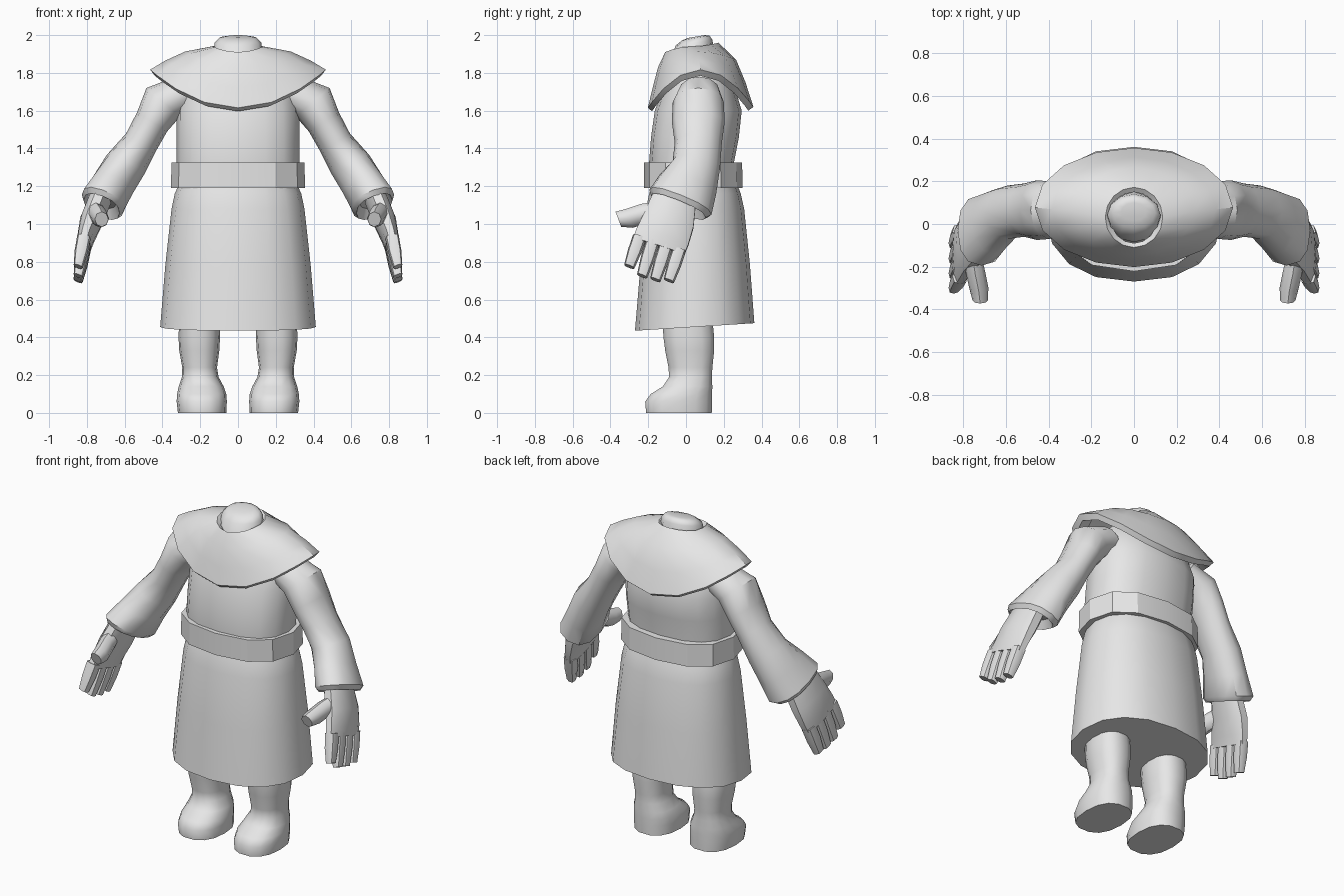
import bpy, bmesh, math
from mathutils import Vector

grey = bpy.data.materials.new("plain grey")
grey.diffuse_color = (0.8, 0.8, 0.8, 1)


def ring(c, u, v, n=12, p=2.0):
    """Superellipse cross-section around c with half axes u and v."""
    c, u, v = Vector(c), Vector(u), Vector(v)
    pts = []
    for i in range(n):
        a = 2 * math.pi * i / n
        ca, sa = math.cos(a), math.sin(a)
        pts.append(c + u * math.copysign(abs(ca) ** (2 / p), ca)
                   + v * math.copysign(abs(sa) ** (2 / p), sa))
    return pts


def loft(name, chains, mirror=False, angle=40, caps=True):
    """Skin each chain of rings into one object, optionally mirrored in x."""
    bm = bmesh.new()
    for rings in chains:
        loops = [[bm.verts.new(p) for p in r] for r in rings]
        n = len(loops[0])
        for a, b in zip(loops, loops[1:]):
            for i in range(n):
                j = (i + 1) % n
                bm.faces.new((a[i], a[j], b[j], b[i]))
        if caps:
            bm.faces.new(loops[0])
            bm.faces.new(loops[-1])
    bmesh.ops.recalc_face_normals(bm, faces=bm.faces)
    me = bpy.data.meshes.new(name)
    bm.to_mesh(me)
    bm.free()
    me.materials.append(grey)
    ob = bpy.data.objects.new(name, me)
    bpy.context.collection.objects.link(ob)
    bpy.ops.object.select_all(action='DESELECT')
    ob.select_set(True)
    bpy.context.view_layer.objects.active = ob
    bpy.ops.object.shade_smooth_by_angle(angle=math.radians(angle))
    if mirror:
        ob.modifiers.new("mirror", 'MIRROR')
    return ob


def level(z, rx, front, back, n=16, p=2.0, tilt=0.0):
    """Ring around the body at height z."""
    return ring((0, (front + back) / 2, z), (rx, 0, 0), (0, (back - front) / 2, tilt), n, p)


# skirt, with a slightly tilted closed hem
loft("skirt", [[level(0.455, 0.412, -0.27, 0.362, p=2.3, tilt=0.02),
                level(0.78, 0.385, -0.242, 0.338, p=2.3, tilt=0.01),
                level(1.08, 0.352, -0.212, 0.308, p=2.3),
                level(1.16, 0.335, -0.195, 0.29, p=2.3),
                level(1.24, 0.30, -0.17, 0.26, p=2.3)]])

# torso
loft("torso", [[level(1.18, 0.315, -0.18, 0.25, p=2.4),
                level(1.33, 0.325, -0.195, 0.255, p=2.4),
                level(1.46, 0.325, -0.185, 0.28, p=2.4),
                level(1.60, 0.325, -0.165, 0.295, p=2.3),
                level(1.75, 0.30, -0.11, 0.25),
                level(1.88, 0.17, -0.07, 0.16)]])

# belt
loft("belt", [[level(1.19, 0.355, -0.222, 0.30, 12, 2.4),
               level(1.325, 0.352, -0.222, 0.297, 12, 2.4)]], angle=20)


# shoulder cape, rim dips at front and back and rises over the arms
def cape_ring(rx, front, back, z_side, z_front, z_back, n=16):
    pts = level(0, rx, front, back, n)
    for i, p in enumerate(pts):
        s = math.sin(2 * math.pi * i / n)
        p.z = z_side + ((z_back if s > 0 else z_front) - z_side) * s * s
    return pts


loft("shoulder_cape", [[cape_ring(0.11, -0.09, 0.15, 1.92, 1.895, 1.945),
                        cape_ring(0.135, -0.11, 0.172, 1.94, 1.91, 1.96),
                        cape_ring(0.28, -0.148, 0.265, 1.913, 1.83, 1.87),
                        cape_ring(0.385, -0.177, 0.315, 1.865, 1.72, 1.75),
                        cape_ring(0.465, -0.202, 0.357, 1.817, 1.615, 1.62),
                        cape_ring(0.44, -0.18, 0.33, 1.785, 1.597, 1.60),
                        cape_ring(0.37, -0.10, 0.26, 1.82, 1.74, 1.74)]], caps=False)

# neck stump
loft("neck", [[level(1.88, 0.128, -0.085, 0.15, 12, tilt=0.02),
               level(1.96, 0.125, -0.055, 0.14, 12, tilt=0.015),
               level(1.985, 0.10, -0.02, 0.125, 12, tilt=0.012),
               level(1.993, 0.06, 0.015, 0.10, 12, tilt=0.007)]], angle=60)

# sleeve: shoulder, upper arm, elbow, forearm, cuff turned inward
loft("sleeve", [[ring((0.27, 0.07, 1.70), (0.06, 0, 0.08), (0, 0.11, 0)),
                 ring((0.395, 0.065, 1.645), (0.09, 0, 0.075), (0, 0.135, 0)),
                 ring((0.455, 0.065, 1.54), (0.08, 0, 0.05), (0, 0.14, 0)),
                 ring((0.515, 0.065, 1.43), (0.077, 0, 0.05), (0, 0.125, 0)),
                 ring((0.595, 0.055, 1.315), (0.10, 0, 0.05), (0, 0.125, -0.02)),
                 ring((0.66, 0.01, 1.21), (0.105, 0, 0.045), (0, 0.15, -0.05)),
                 ring((0.715, -0.03, 1.115), (0.112, 0, 0.04), (0, 0.165, -0.065), p=2.4),
                 ring((0.722, -0.04, 1.092), (0.095, 0, 0.034), (0, 0.145, -0.058), p=2.4),
                 ring((0.715, -0.03, 1.14), (0.07, 0, 0.03), (0, 0.12, -0.05))]],
     mirror=True)

# hand: palm, thumb and four fingers
palm = [ring((0.73, -0.06, 1.13), (0.058, 0, 0.02), (0, 0.115, -0.04), 10, 2.4),
        ring((0.775, -0.09, 1.02), (0.06, 0, 0.015), (0, 0.135, -0.04), 10, 2.4),
        ring((0.805, -0.125, 0.93), (0.045, 0, 0.01), (0, 0.142, -0.045), 10, 2.6),
        ring((0.817, -0.145, 0.88), (0.037, 0, 0.008), (0, 0.14, -0.045), 10, 2.8)]
thumb = [ring((0.765, -0.13, 1.07), (0.045, 0, 0), (0, 0.02, 0.055), 8),
         ring((0.745, -0.22, 1.055), (0.046, 0, 0), (0, -0.015, 0.052), 8),
         ring((0.728, -0.30, 1.03), (0.045, 0, 0), (0, -0.018, 0.05), 8),
         ring((0.722, -0.358, 1.025), (0.036, 0, 0), (0, -0.015, 0.04), 8)]
fingers = []
for k, (ty, tz) in enumerate([(-0.30, 0.775), (-0.232, 0.725), (-0.162, 0.705), (-0.09, 0.70)]):
    t = -0.75 + 0.5 * k
    base = Vector((0.815, -0.14 + 0.14 * t, 0.90 - 0.045 * t))
    tip = Vector((0.846, ty, tz))
    fingers.append([ring(base.lerp(tip, s), (w, 0, 0.008), (0, h, -0.01), 8, 2.8)
                    for s, w, h in ((0, 0.036, 0.035), (0.5, 0.034, 0.035), (1, 0.024, 0.027))])
loft("hand", [palm, thumb] + fingers, mirror=True, angle=50)

# leg and boot: (z, centre x, half width, front y, back y)
leg = [(0.0, 0.19, 0.128, -0.215, 0.14), (0.06, 0.192, 0.133, -0.22, 0.142),
       (0.10, 0.192, 0.13, -0.19, 0.142), (0.14, 0.195, 0.119, -0.125, 0.142),
       (0.19, 0.20, 0.097, -0.092, 0.14), (0.24, 0.203, 0.092, -0.095, 0.142),
       (0.33, 0.205, 0.106, -0.113, 0.152), (0.40, 0.205, 0.11, -0.122, 0.152),
       (0.52, 0.205, 0.105, -0.13, 0.14)]
loft("leg_and_boot", [[ring((x, (f + b) / 2, z), (w, 0, 0), (0, (b - f) / 2, 0), 14, 2.4)
                       for z, x, w, f, b in leg]], mirror=True, angle=50)
